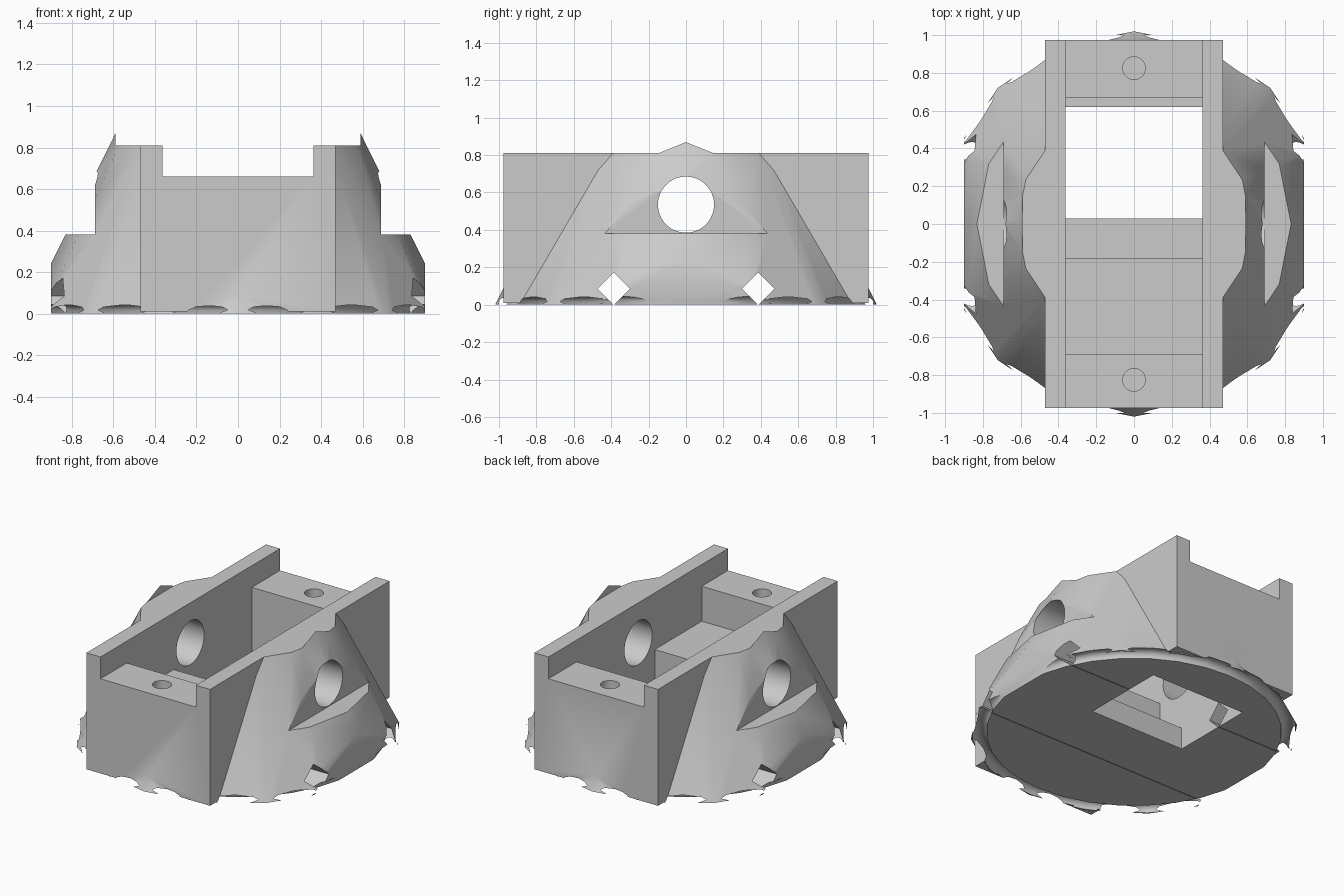
import bpy
import bmesh
from math import pi, radians

default = bpy.data.objects.get("Cube")
if default:
    bpy.data.objects.remove(default, do_unlink=True)

grey = bpy.data.materials.new("plain grey")
grey.use_nodes = True
GREY = (0.6, 0.6, 0.6, 1)
grey.diffuse_color = GREY
grey.node_tree.nodes["Principled BSDF"].inputs["Base Color"].default_value = GREY


def finish(obj, name):
    obj.name = name
    obj.data.materials.append(grey)
    return obj


def block(name, x0, x1, y0, y1, z0, z1):
    bpy.ops.mesh.primitive_cube_add(size=1, location=((x0 + x1) / 2, (y0 + y1) / 2, (z0 + z1) / 2))
    obj = bpy.context.object
    obj.scale = (x1 - x0, y1 - y0, z1 - z0)
    bpy.ops.object.transform_apply(location=True, rotation=True, scale=True)
    return finish(obj, name)


def cylinder(name, radius, depth, location, rotation=(0, 0, 0), sides=32):
    bpy.ops.mesh.primitive_cylinder_add(vertices=sides, radius=radius, depth=depth,
                                        location=location, rotation=rotation)
    return finish(bpy.context.object, name)


def prism(name, profile, half_width):
    """Extrude a side-on (y, z) profile across x."""
    bm = bmesh.new()
    face = bm.faces.new([bm.verts.new((-half_width, y, z)) for y, z in profile])
    grown = bmesh.ops.extrude_face_region(bm, geom=[face])["geom"]
    moved = [v for v in grown if isinstance(v, bmesh.types.BMVert)]
    bmesh.ops.translate(bm, verts=moved, vec=(2 * half_width, 0, 0))
    bmesh.ops.recalc_face_normals(bm, faces=bm.faces)
    mesh = bpy.data.meshes.new(name)
    bm.to_mesh(mesh)
    bm.free()
    obj = bpy.data.objects.new(name, mesh)
    bpy.context.collection.objects.link(obj)
    return finish(obj, name)


def combine(target, tool, operation="DIFFERENCE"):
    tool.hide_render = True
    mod = target.modifiers.new(tool.name, "BOOLEAN")
    mod.operation = operation
    mod.solver = "EXACT"
    mod.object = tool
    bpy.context.view_layer.objects.active = target
    bpy.ops.object.modifier_apply(modifier=mod.name)
    bpy.data.objects.remove(tool, do_unlink=True)


# Tapered sixteen-sided body, cut flat and stepped on both sides
bpy.ops.mesh.primitive_cone_add(vertices=16, radius1=1.02, radius2=0.55, depth=0.95,
                                location=(0, 0, 0.475), rotation=(0, 0, pi / 2))
body = finish(bpy.context.object, "motor_housing")
for side in (-1, 1):
    near, far = sorted((side * 0.9, side * 1.3))
    combine(body, block("side_flat", near, far, -1.2, 1.2, -0.2, 1.2))
    near, far = sorted((side * 0.69, side * 1.3))
    combine(body, block("side_step", near, far, -1.2, 1.2, 0.38, 1.2))

# Long rectangular cradle through the body, with a level top
combine(body, block("cradle", -0.47, 0.47, -0.975, 0.975, 0.01, 0.9), "UNION")
combine(body, block("top_cut", -0.59, 0.59, -1.3, 1.3, 0.81, 1.3))

# Stepped pocket: end shelves, raised floor, low floor and open well
pocket = [(-1.2, 0.66), (-0.69, 0.66), (-0.69, 0.42), (-0.18, 0.42), (-0.18, 0.15),
          (0.03, 0.15), (0.03, -0.2), (0.62, -0.2), (0.62, 0.15), (0.67, 0.15),
          (0.67, 0.66), (1.2, 0.66), (1.2, 1.2), (-1.2, 1.2)]
combine(body, prism("pocket", pocket, 0.363))

# Round groove under the rim
bpy.ops.mesh.primitive_torus_add(major_segments=32, minor_segments=16,
                                 major_radius=0.965, minor_radius=0.045)
combine(body, finish(bpy.context.object, "rim_groove"))

# Diamond tunnels across the base, and screw holes in the shelves
for end in (-1, 1):
    y, z, r = end * 0.387, 0.085, 0.087
    diamond = [(y - r, z), (y, z - r), (y + r, z), (y, z + r)]
    combine(body, prism("tunnel", diamond, 1.3))
    combine(body, cylinder("screw_hole", 0.06, 0.6, (0, end * 0.825, 0.6)))

# Cable hole through both side walls
combine(body, cylinder("cable_hole", 0.15, 3, (0, 0, 0.535), (0, pi / 2, 0), 48))

bpy.ops.object.select_all(action="DESELECT")
body.select_set(True)
bpy.context.view_layer.objects.active = body
bpy.ops.object.transform_apply(location=True, rotation=True, scale=True)
bpy.ops.object.shade_smooth_by_angle(angle=radians(30))
